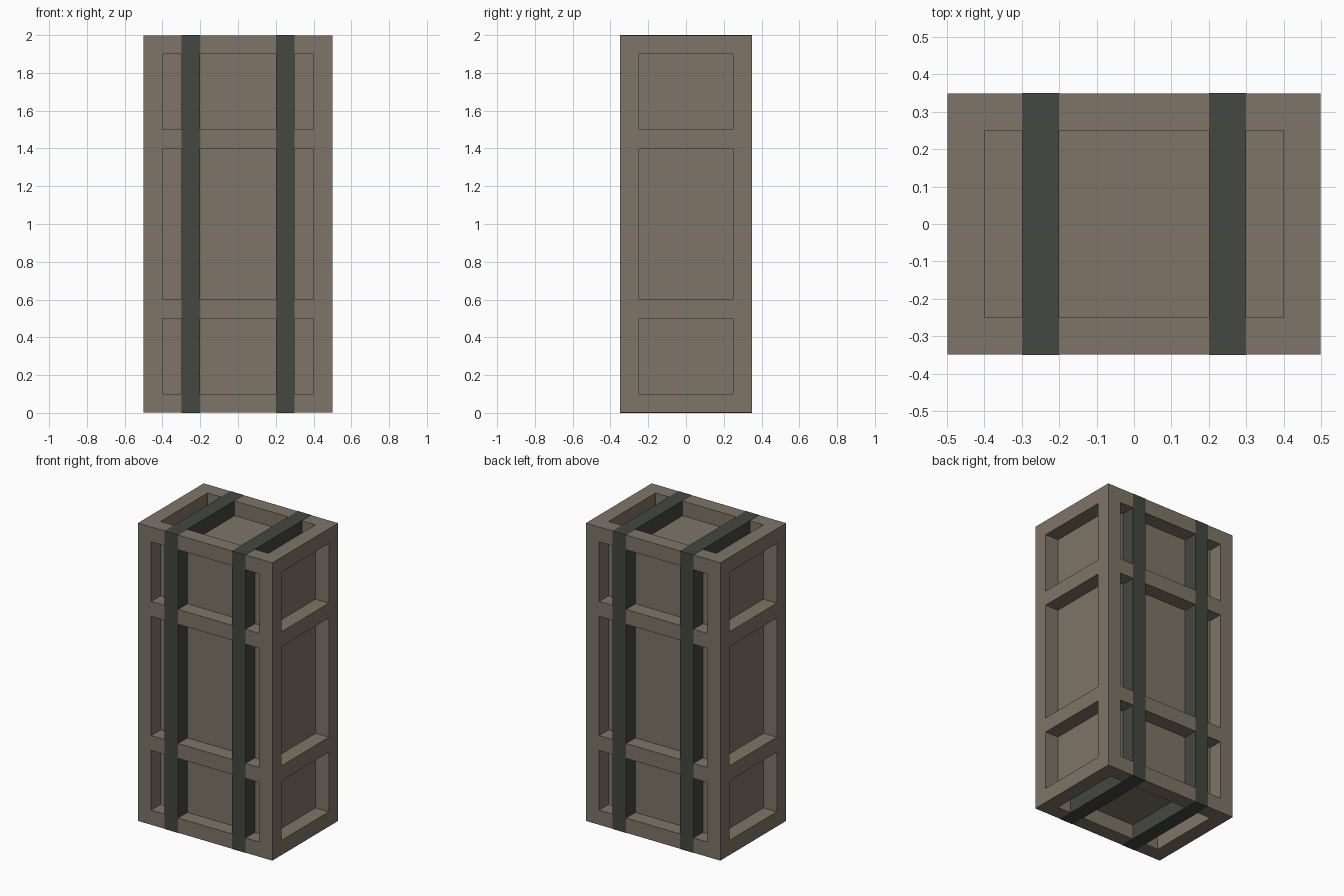
import bpy
import bmesh
from mathutils import Vector

cube = bpy.data.objects.get("Cube")
if cube:
    bpy.data.objects.remove(cube, do_unlink=True)

W, D, H = 1.0, 0.7, 2.0      # overall size
BEAM = 0.1                   # beam width and recess depth
PROUD = 0.001                # straps stand just clear of the frame
BAYS = [(0.1, 0.5), (0.6, 1.4), (1.5, 1.9)]


def material(name, rgb):
    mat = bpy.data.materials.new(name)
    mat.use_nodes = True
    colour = (*rgb, 1)
    mat.diffuse_color = colour
    bsdf = mat.node_tree.nodes["Principled BSDF"]
    bsdf.inputs["Base Color"].default_value = colour
    bsdf.inputs["Roughness"].default_value = 0.8
    return mat


def box(bm, size, centre):
    verts = bmesh.ops.create_cube(bm, size=1)["verts"]
    bmesh.ops.scale(bm, vec=size, verts=verts)
    bmesh.ops.translate(bm, vec=centre, verts=verts)


def finish(bm, name, mat):
    bmesh.ops.recalc_face_normals(bm, faces=bm.faces[:])
    mesh = bpy.data.meshes.new(name)
    bm.to_mesh(mesh)
    bm.free()
    mesh.materials.append(mat)
    obj = bpy.data.objects.new(name, mesh)
    bpy.context.collection.objects.link(obj)


def is_panel(face):
    """True for outer faces that lie inside a recessed bay of the crate."""
    c, n = face.calc_center_median(), face.normal
    in_x = abs(c.x) < W / 2 - BEAM or abs(n.x) > 0.5
    in_y = abs(c.y) < D / 2 - BEAM or abs(n.y) > 0.5
    in_z = abs(n.z) > 0.5 or any(a < c.z < b for a, b in BAYS)
    return in_x and in_y and in_z


taupe = material("taupe_grey", (0.210, 0.177, 0.137))
charcoal = material("charcoal_green", (0.058, 0.063, 0.052))

# Crate body: scored along the beam edges
bm = bmesh.new()
box(bm, (W - 2 * PROUD, D - 2 * PROUD, H - 2 * PROUD), (0, 0, H / 2))
cuts = [("X", s * (W / 2 - BEAM)) for s in (-1, 1)]
cuts += [("Y", s * (D / 2 - BEAM)) for s in (-1, 1)]
cuts += [("Z", z) for bay in BAYS for z in bay]
for axis, pos in cuts:
    normal = Vector([float(axis == a) for a in "XYZ"])
    bmesh.ops.bisect_plane(bm, geom=bm.verts[:] + bm.edges[:] + bm.faces[:],
                           plane_co=normal * pos, plane_no=normal)
bm.normal_update()

# Each bay: the outer face is replaced by a floor pushed in, joined by walls
for panel in [f for f in bm.faces if is_panel(f)]:
    inward = panel.normal * -(BEAM - PROUD)
    rim = panel.verts[:]
    floor = [bm.verts.new(v.co + inward) for v in rim]
    bmesh.ops.delete(bm, geom=[panel], context="FACES_ONLY")
    bm.faces.new(floor)
    for i in range(len(rim)):
        j = (i + 1) % len(rim)
        bm.faces.new((rim[i], rim[j], floor[j], floor[i]))
finish(bm, "crate_body", taupe)

# Straps: bands wrapped right around the crate, filling the recesses
for name, side in (("left_strap", 1), ("right_strap", -1)):
    bm = bmesh.new()
    box(bm, (BEAM, D, H), (side * 0.25, 0, H / 2))
    finish(bm, name, charcoal)
